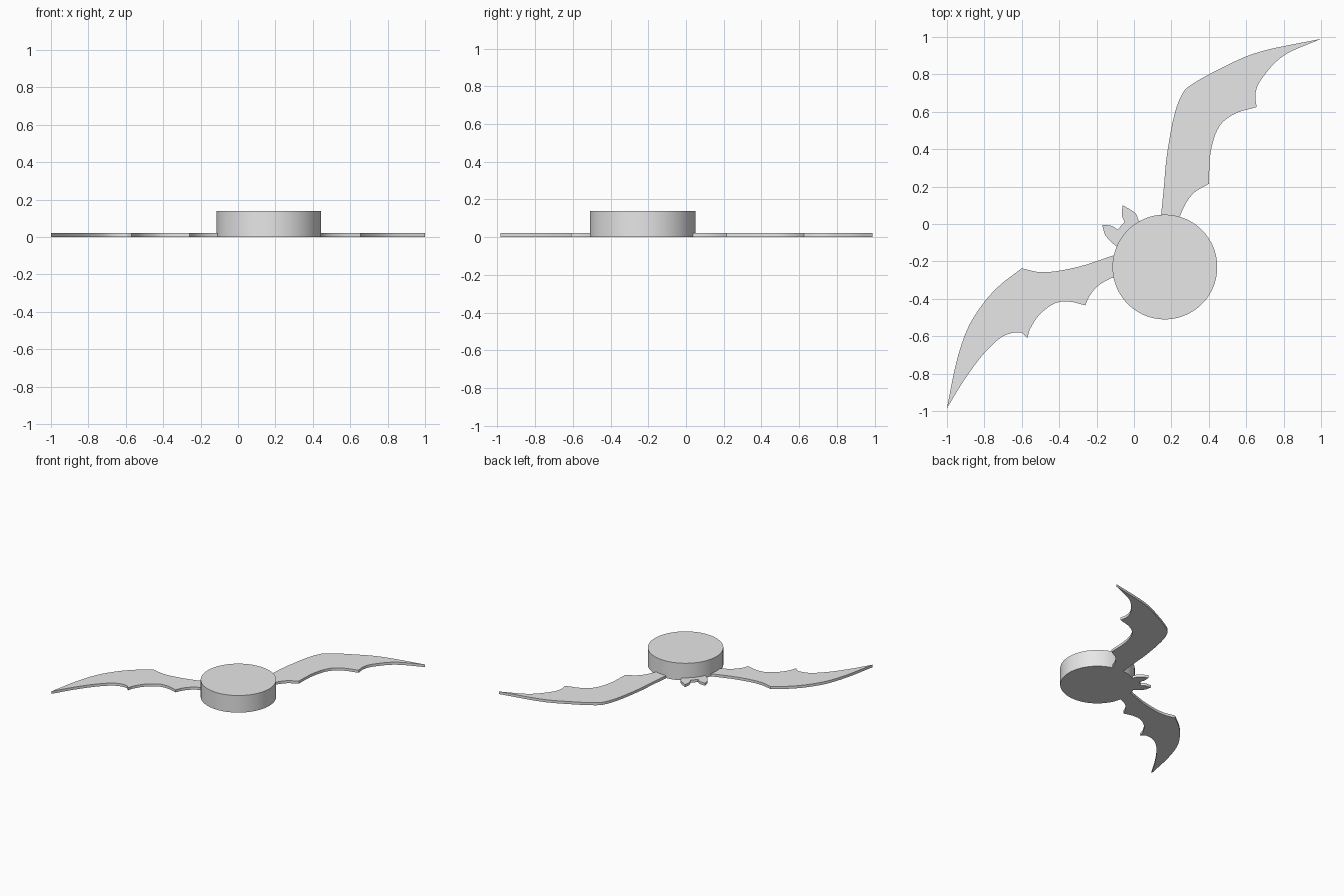
import bpy, bmesh, math
from mathutils import Vector

cube = bpy.data.objects.get("Cube")
if cube:
    bpy.data.objects.remove(cube, do_unlink=True)

GREY = (0.8, 0.8, 0.8, 1)
grey = bpy.data.materials.new("plain grey")
grey.use_nodes = True
grey.diffuse_color = GREY
grey.node_tree.nodes["Principled BSDF"].inputs["Base Color"].default_value = GREY

CENTRE = Vector((0.165, -0.23))
RADIUS, HEIGHT, PLATE = 0.28, 0.14, 0.021


def smooth_stroke(points, steps=6):
    """Points of a smooth curve through the given ones, without the last."""
    p = [Vector(q) for q in points]
    p = [2 * p[0] - p[1]] + p + [2 * p[-1] - p[-2]]
    out = []
    for a, b, c, d in zip(p, p[1:], p[2:], p[3:]):
        for i in range(steps):
            t = i / steps
            out.append(0.5 * (2 * b + (c - a) * t + (2 * a - 5 * b + 4 * c - d) * t ** 2
                              + (3 * b - a - 3 * c + d) * t ** 3))
    return out


def extrude_outline(name, outline, height):
    """Upright solid with the given outline, standing on the ground."""
    bm = bmesh.new()
    base = bm.faces.new([bm.verts.new((q[0], q[1], 0)) for q in outline])
    top = bmesh.ops.extrude_face_region(bm, geom=[base])["geom"]
    bmesh.ops.translate(bm, vec=(0, 0, height),
                        verts=[v for v in top if isinstance(v, bmesh.types.BMVert)])
    bmesh.ops.recalc_face_normals(bm, faces=bm.faces)
    bmesh.ops.triangulate(bm, faces=[f for f in bm.faces if len(f.verts) > 4])
    mesh = bpy.data.meshes.new(name)
    bm.to_mesh(mesh)
    bm.free()
    mesh.materials.append(grey)
    obj = bpy.data.objects.new(name, mesh)
    bpy.context.collection.objects.link(obj)
    bpy.ops.object.select_all(action="DESELECT")
    obj.select_set(True)
    bpy.context.view_layer.objects.active = obj
    bpy.ops.object.shade_smooth_by_angle(angle=math.radians(30))


def plate(name, strokes, root):
    """Flat plate whose strokes meet in sharp corners, closed inside the disc."""
    outline = [q for s in strokes for q in smooth_stroke(s)]
    outline += [Vector(strokes[-1][-1]), Vector(root)]
    extrude_outline(name, outline, PLATE)


# Round disc
SIDES = 128
extrude_outline("round_disc", [
    (CENTRE.x + RADIUS * math.cos(math.tau * i / SIDES),
     CENTRE.y + RADIUS * math.sin(math.tau * i / SIDES)) for i in range(SIDES)], HEIGHT)

# Wing reaching backwards: leading edge, then three scallops
plate("back_wing", [
    [(.14, .01), (.145, .05), (.16, .2), (.175, .36), (.21, .56), (.25, .68), (.3, .74),
     (.46, .83), (.67, .92), (1, .99)],
    [(1, .99), (.8, .9), (.685, .78), (.65, .7), (.655, .625)],
    [(.655, .625), (.54, .59), (.455, .52), (.41, .385), (.4, .215)],
    [(.4, .215), (.325, .17), (.28, .115), (.245, .04), (.23, -.02)],
], CENTRE)

# Wing reaching to the right side
plate("right_wing", [
    [(-.05, -.155), (-.115, -.17), (-.265, -.22), (-.4, -.25), (-.505, -.257), (-.6, -.237)],
    [(-.6, -.237), (-.72, -.33), (-.81, -.43), (-.89, -.56), (-.95, -.74), (-1, -.985)],
    [(-1, -.985), (-.905, -.83), (-.8, -.69), (-.7, -.6), (-.61, -.58), (-.57, -.61)],
    [(-.57, -.61), (-.555, -.56), (-.505, -.485), (-.425, -.425), (-.345, -.415), (-.26, -.435)],
    [(-.26, -.435), (-.235, -.38), (-.185, -.325), (-.11, -.285), (-.05, -.27)],
], CENTRE)

# Head with two pointed ears
plate("eared_head", [
    [(.05, -.02), (.025, .02), (.005, .06), (-.06, .1)],
    [(-.06, .1), (-.065, .05), (-.05, .01)],
    [(-.05, .01), (-.088, -.03)],
    [(-.088, -.03), (-.12, -.01), (-.17, -.005)],
    [(-.17, -.005), (-.15, -.065), (-.095, -.118), (-.05, -.13)],
], CENTRE)
